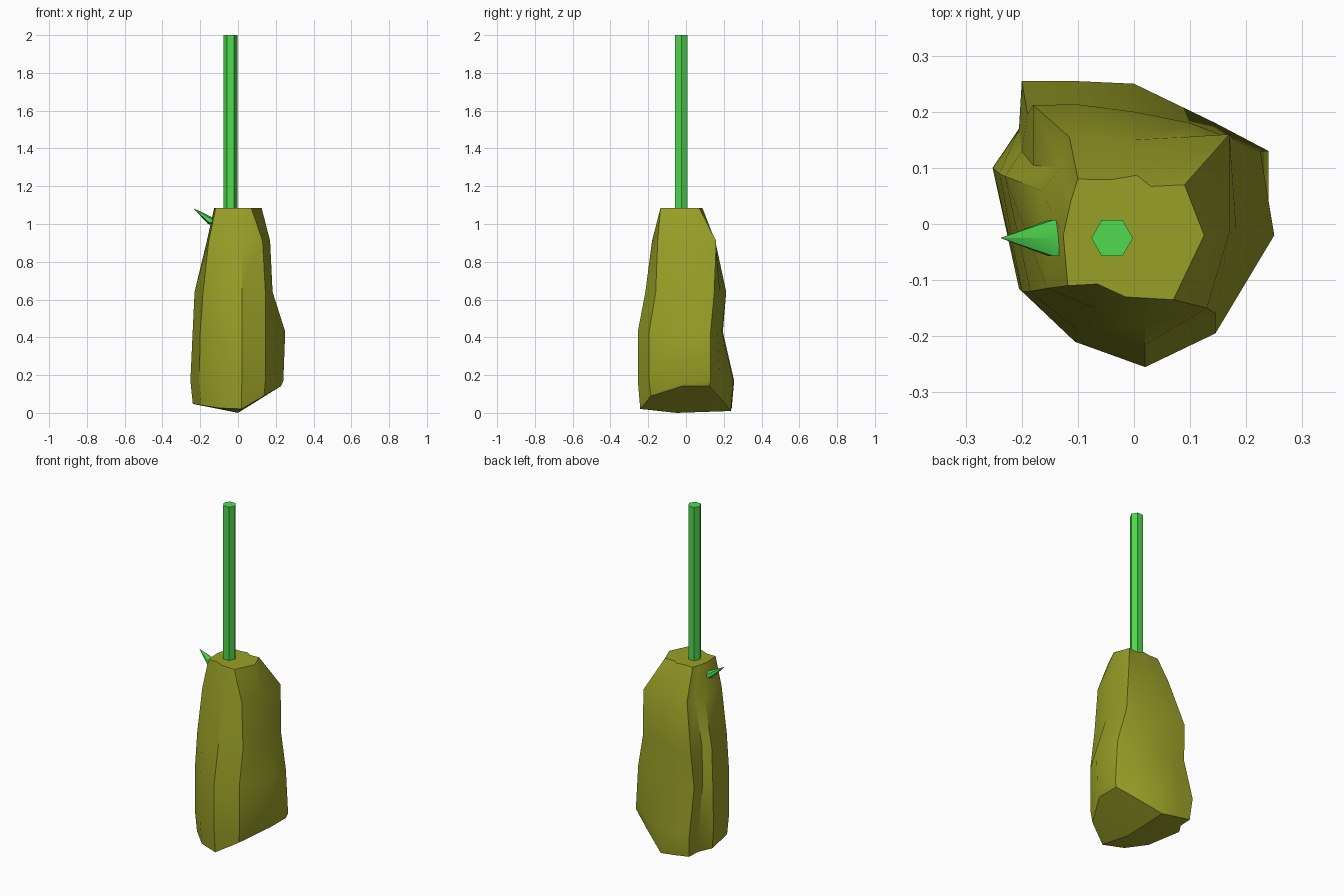
import bpy, bmesh
from math import cos, sin, pi, radians

if "Cube" in bpy.data.objects:
    bpy.data.objects.remove(bpy.data.objects["Cube"])


def material(name, rgb):
    m = bpy.data.materials.new(name)
    m.diffuse_color = (*rgb, 1)
    m.use_nodes = True
    m.node_tree.nodes["Principled BSDF"].inputs["Base Color"].default_value = m.diffuse_color
    return m


def loft(name, rings, mat, base_point=None, tip=None, smooth=None):
    """Skin equal-length rings of points; ends are a flat cap or a point."""
    bm = bmesh.new()
    vs = [[bm.verts.new(p) for p in r] for r in rings]
    n = len(rings[0])
    for a, b in zip(vs, vs[1:]):
        for i in range(n):
            j = (i + 1) % n
            bm.faces.new((a[i], a[j], b[j], b[i]))
    for ring, point in ((vs[0], base_point), (vs[-1], tip)):
        if point:
            v = bm.verts.new(point)
            for i in range(n):
                bm.faces.new((ring[i], ring[(i + 1) % n], v))
        else:
            bm.faces.new(ring)
    bmesh.ops.recalc_face_normals(bm, faces=bm.faces)
    me = bpy.data.meshes.new(name)
    bm.to_mesh(me)
    bm.free()
    ob = bpy.data.objects.new(name, me)
    bpy.context.collection.objects.link(ob)
    me.materials.append(mat)
    if smooth:
        bpy.ops.object.select_all(action='DESELECT')
        ob.select_set(True)
        bpy.context.view_layer.objects.active = ob
        bpy.ops.object.shade_smooth_by_angle(angle=radians(smooth))
    return ob


olive = material("olive", (0.32, 0.35, 0.02))
green = material("green", (0.08, 0.70, 0.08))

# Lumpy body: plan outlines going round from the right side
low = [(.24, -.02), (.24, .13), (.145, .18), (0, .25), (-.11, .255), (-.2, .255),
       (-.205, .17), (-.252, .1), (-.205, -.115), (-.105, -.21), (.02, -.255), (.145, -.195)]
belly = [(.25, -.02), (.225, .13), (.14, .165), (0, .19), (-.1, .195), (-.19, .195),
         (-.2, .13), (-.24, .09), (-.2, -.12), (-.105, -.21), (.02, -.255), (.145, -.195)]
waist = [(.183, -.02), (.178, .15), (.1, .18), (0, .2), (-.1, .213), (-.18, .212),
         (-.18, .105), (-.23, .085), (-.185, -.12), (-.1, -.19), (.02, -.215), (.145, -.16)]
shoulder = [(.17, -.015), (.17, .16), (.09, .155), (0, .15), (-.06, .155), (-.115, .155),
            (-.13, .1), (-.165, .06), (-.155, -.115), (-.07, -.15), (.02, -.18), (.13, -.15)]
crown = [(.125, -.02), (.09, .07), (.03, .067), (.005, .087), (-.04, .079), (-.1, .08),
         (-.113, .04), (-.126, -.02), (-.118, -.11), (-.065, -.107), (-.015, -.13), (.07, -.135)]

# Underside is a shallow keel, higher on the right
foot = [(.95 * x, .95 * y, .01 + .55 * max(x, 0) + .15 * max(-x, 0)) for x, y in low]
body_rings = [foot] + [[(x, y, z) for x, y in outline] for z, outline in
                       ((.17, low), (.43, belly), (.64, waist), (.91, shoulder), (1.085, crown))]
loft("body", body_rings, olive, base_point=(0, -.05, 0), smooth=32)

# Hexagonal stem
hexagon = [(cos(i * pi / 3), sin(i * pi / 3)) for i in range(6)]
loft("stem", [[(-.039 + .037 * c, -.025 + .037 * s, z) for c, s in hexagon] for z in (1.05, 2.0)],
     green, smooth=35)

# Small side thorn: short hexagonal root bending up to a point
loft("thorn", [[(x + .009 * c, -.025 + .037 * s, z + .019 * c) for c, s in hexagon]
               for x, z in ((-.09, 1.012), (-.149, 1.018))],
     green, tip=(-.238, -.025, 1.085), smooth=35)
